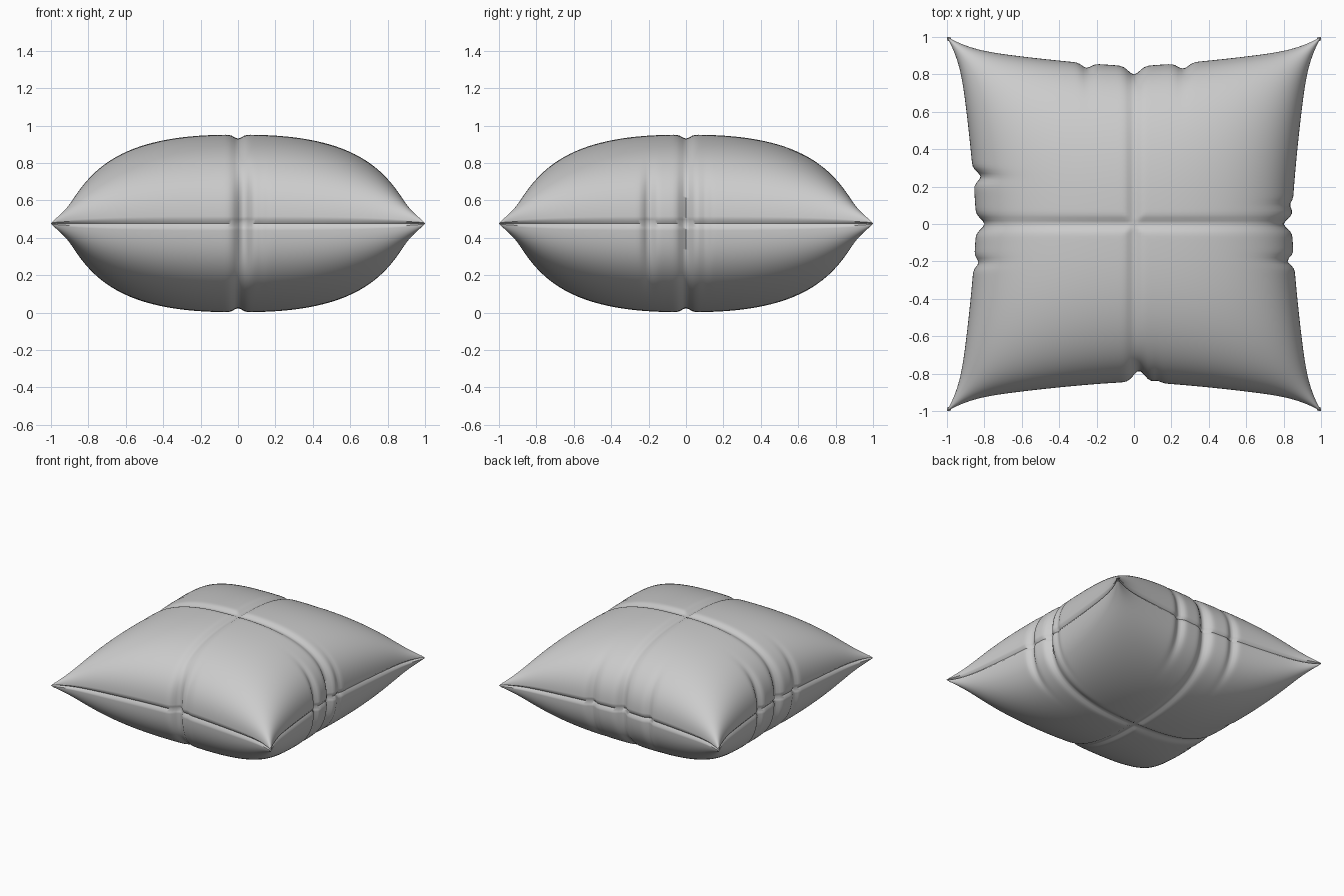
import bpy, bmesh
from math import sin, pi, exp

if "Cube" in bpy.data.objects:
    bpy.data.objects.remove(bpy.data.objects["Cube"])

N = 160            # grid cells per side of each cloth panel
MID = 0.477        # height of the seam
HALF = 0.475       # puffed half thickness

# puckers along each edge: (position along edge, depth, width)
FOLDS = {
    "right": [(0.0, .045, .035), (.11, .015, .025), (-.21, .035, .03)],
    "left": [(0.0, .045, .04), (.27, .04, .035), (-.22, .025, .03)],
    "back": [(0.0, .045, .045), (.28, .03, .04), (-.27, .025, .035)],
    "front": [(.03, .06, .045), (.13, .012, .03)],
}


def bump(t, width):
    return exp(-(t / width) ** 2)


def puff(t):
    """Rounded section across the cushion."""
    return max(0.0, 1 - abs(t) ** 2.5) ** 0.4


def reach(a, b, side):
    """Outward position for coordinate a, with b running along the edge."""
    edge = 0.845 + 0.095 * abs(b) ** 1.4
    edge += 0.06 * abs(a) ** 14 * abs(b) ** 14        # pulled corner ears
    for pos, depth, width in FOLDS[side]:
        edge -= depth * abs(a) ** 7 * bump(b - pos, width)
    return a * edge


def point(i, j, sign):
    u, v = sin(pi * (i / N - .5)), sin(pi * (j / N - .5))
    x = reach(u, v, "right" if u > 0 else "left")
    y = reach(v, u, "back" if v > 0 else "front")
    h = HALF * puff(u) * puff(v)
    # stitched cross creases
    crease = max(bump(u, .035), bump(v, .035))
    h *= 1 - 0.045 * crease
    # sunken seam line
    if i in (0, N):
        x *= 0.982
    if j in (0, N):
        y *= 0.982
    return x, y, MID + sign * h


# cushion: upper and lower panels welded at the seam
bm = bmesh.new()
for sign in (1, -1):
    grid = [[bm.verts.new(point(i, j, sign)) for j in range(N + 1)] for i in range(N + 1)]
    for i in range(N):
        for j in range(N):
            q = [grid[i][j], grid[i + 1][j], grid[i + 1][j + 1], grid[i][j + 1]]
            bm.faces.new(q if sign > 0 else q[::-1])
bmesh.ops.remove_doubles(bm, verts=bm.verts, dist=1e-5)
bmesh.ops.recalc_face_normals(bm, faces=bm.faces)
mesh = bpy.data.meshes.new("cushion")
bm.to_mesh(mesh)
bm.free()
cushion = bpy.data.objects.new("cushion", mesh)
bpy.context.collection.objects.link(cushion)
bpy.context.view_layer.objects.active = cushion
cushion.select_set(True)
bpy.ops.object.shade_smooth_by_angle(angle=pi / 3)
